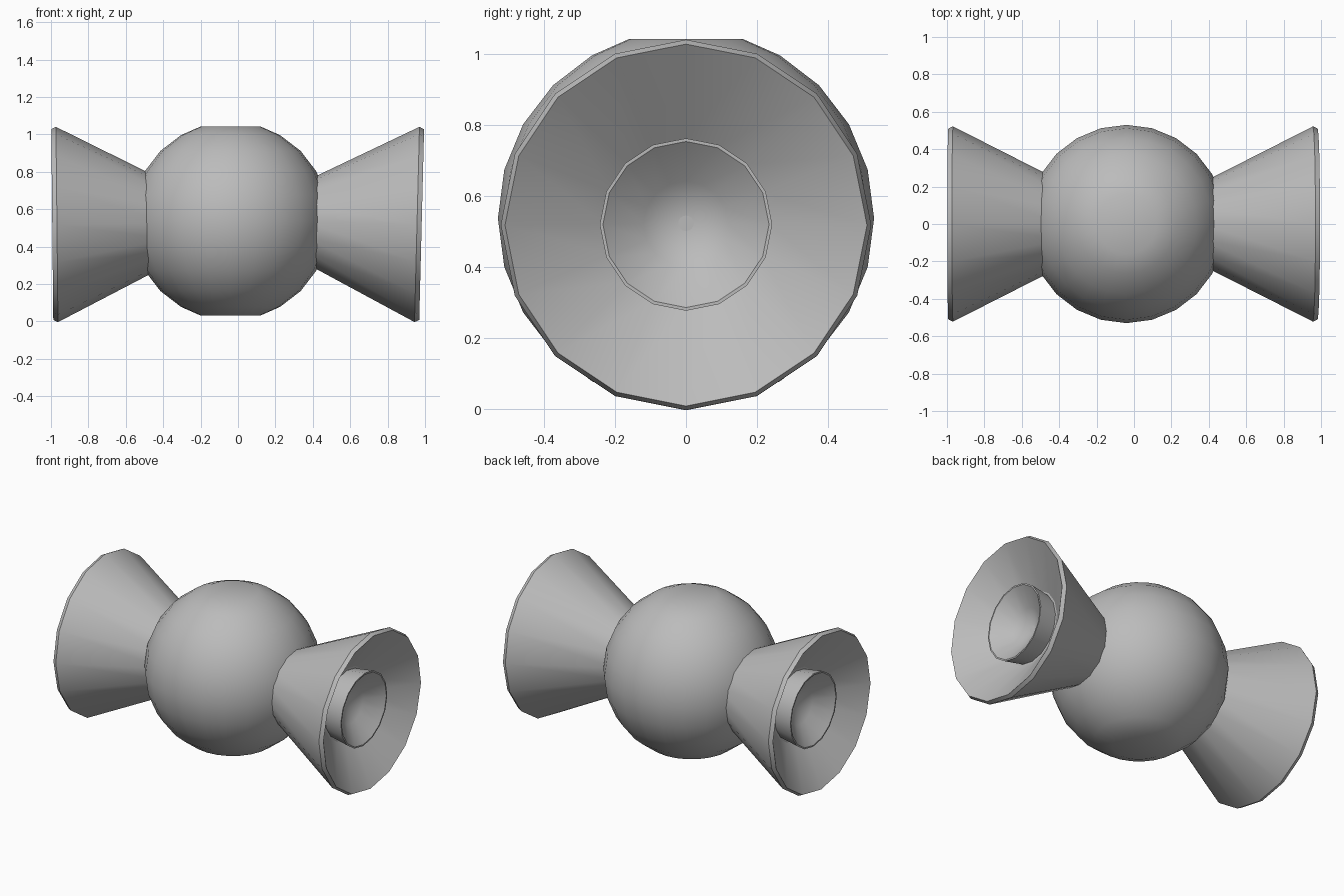
import bpy, bmesh, math
from mathutils import Matrix, Vector

cube = bpy.data.objects.get("Cube")
if cube:
    bpy.data.objects.remove(cube, do_unlink=True)

grey = bpy.data.materials.new("plain grey")
grey.use_nodes = True
colour = (0.5, 0.5, 0.5, 1)
grey.diffuse_color = colour
grey.node_tree.nodes["Principled BSDF"].inputs["Base Color"].default_value = colour


def lathe(name, profile, sides, matrix):
    """Turn (radius, height) points about local z."""
    bm = bmesh.new()
    verts = [bm.verts.new((r, 0, h)) for r, h in profile]
    edges = [bm.edges.new(pair) for pair in zip(verts, verts[1:])]
    bmesh.ops.spin(bm, geom=verts + edges, cent=(0, 0, 0), axis=(0, 0, 1),
                   angle=math.tau, steps=sides, use_merge=True)
    bmesh.ops.remove_doubles(bm, verts=bm.verts, dist=0.0005)
    bmesh.ops.recalc_face_normals(bm, faces=bm.faces)
    mesh = bpy.data.meshes.new(name)
    bm.to_mesh(mesh)
    bm.free()
    mesh.materials.append(grey)
    obj = bpy.data.objects.new(name, mesh)
    obj.matrix_world = matrix
    bpy.context.collection.objects.link(obj)
    bpy.ops.object.select_all(action="DESELECT")
    obj.select_set(True)
    bpy.context.view_layer.objects.active = obj
    bpy.ops.object.shade_smooth_by_angle(angle=math.radians(32))
    return obj


# Round body with flattened poles
R = 0.53
angles = [17.6] + list(range(30, 151, 15)) + [162.4]
arc = [(R * math.sin(math.radians(a)), R * math.cos(math.radians(a))) for a in angles]
lathe("body", [(0, arc[0][1])] + arc + [(0, arc[-1][1])], 24,
      Matrix.Translation((-0.04, 0, 0.537)))

# Flared cups: heights are measured from the rim plane
shell = [(0, -0.62), (0.22, -0.62), (0.522, -0.025), (0.51, 0),
         (0.235, -0.19), (0, -0.2)]
socket = [(0.22, -0.2), (0.243, -0.06), (0.234, -0.06), (0.12, -0.15), (0, -0.21)]
for side, sign, rim_x, tilt in (("left", 1, 0.982, 1.45), ("right", -1, 0.993, 0.6)):
    lean = math.radians(tilt)
    axis = Vector((sign * math.cos(lean), 0, -math.sin(lean)))
    up = Vector((0, 1, 0)).cross(axis)
    turn = Matrix((up, Vector((0, 1, 0)), axis)).transposed().to_4x4()
    place = Matrix.Translation((sign * rim_x, 0, 0.518)) @ turn
    lathe(side + "_cup", shell, 16, place)
    lathe(side + "_socket", socket, 16, place)
